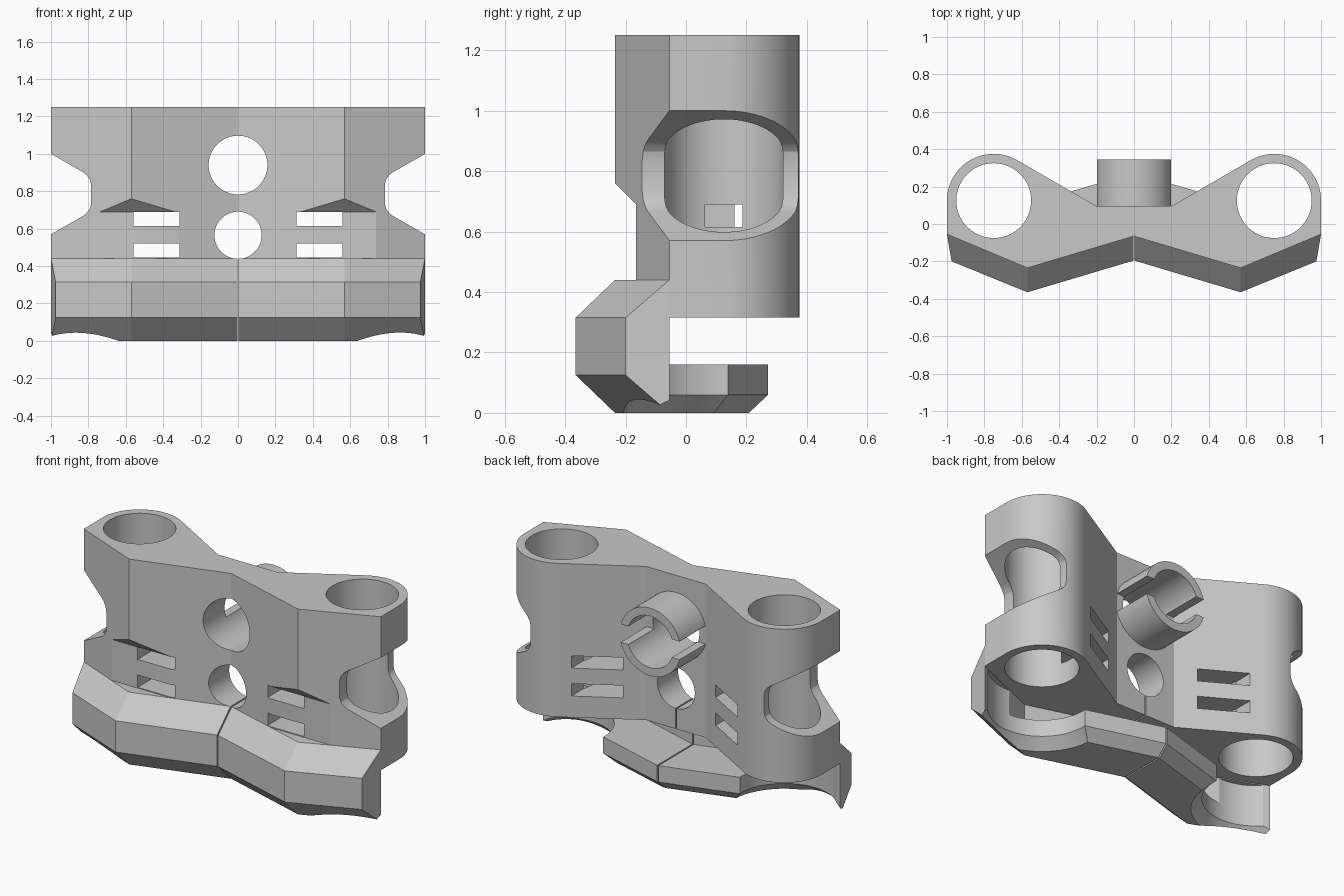
import bpy, bmesh, math

if "Cube" in bpy.data.objects:
    bpy.data.objects.remove(bpy.data.objects["Cube"], do_unlink=True)

grey = bpy.data.materials.new("light_grey_plastic")
grey.use_nodes = True
grey.diffuse_color = (0.58, 0.58, 0.58, 1)
grey.node_tree.nodes["Principled BSDF"].inputs["Base Color"].default_value = (0.58, 0.58, 0.58, 1)


def loft(name, rings):
    """Closed solid through a list of equal-length point rings."""
    bm = bmesh.new()
    rows = [[bm.verts.new(p) for p in ring] for ring in rings]
    n = len(rows[0])
    for a, b in zip(rows, rows[1:]):
        for i in range(n):
            j = (i + 1) % n
            bm.faces.new((a[i], a[j], b[j], b[i]))
    bm.faces.new(rows[0][::-1])
    bm.faces.new(rows[-1])
    bmesh.ops.recalc_face_normals(bm, faces=bm.faces)
    mesh = bpy.data.meshes.new(name)
    bm.to_mesh(mesh)
    bm.free()
    mesh.materials.append(grey)
    obj = bpy.data.objects.new(name, mesh)
    bpy.context.scene.collection.objects.link(obj)
    return obj


def prism(name, pts, axis, lo, hi):
    """Extrude a 2D outline along x, y or z."""
    put = {"x": lambda p, t: (t, p[0], p[1]),
           "y": lambda p, t: (p[0], t, p[1]),
           "z": lambda p, t: (p[0], p[1], t)}[axis]
    return loft(name, [[put(p, t) for p in pts] for t in (lo, hi)])


def box(x0, x1, y0, y1, z0, z1):
    return prism("cutter", [(x0, y0), (x1, y0), (x1, y1), (x0, y1)], "z", z0, z1)


def circle(cx, cy, r, n=64):
    return [(cx + r * math.cos(2 * math.pi * i / n),
             cy + r * math.sin(2 * math.pi * i / n)) for i in range(n)]


def cut(obj, cutters):
    """Subtract the cutters one by one, then remove them."""
    for c in cutters:
        c.hide_render = True
        mod = obj.modifiers.new("cut", "BOOLEAN")
        mod.operation, mod.solver, mod.object = "DIFFERENCE", "EXACT", c
    bpy.context.view_layer.update()
    result = obj.evaluated_get(bpy.context.evaluated_depsgraph_get())
    mesh = bpy.data.meshes.new_from_object(result)
    obj.modifiers.clear()
    obj.data = mesh
    for c in cutters:
        bpy.data.objects.remove(c, do_unlink=True)


def mirrored(half):
    """Complete a right-to-left outline half with its mirror image."""
    return half + [(-x, y) for x, y in reversed(half)]


def center_gap():
    return box(-0.004, 0.004, -0.6, 0.6, -0.1, 0.44)


TX, TY = 0.75, 0.125                       # tower axis
FRONT = [(-1, -0.055), (-0.57, -0.235), (0, -0.065), (0.57, -0.235), (1, -0.055)]
OUTER = [(-0.975, -0.2), (-0.57, -0.365), (0, -0.195), (0.57, -0.365), (0.975, -0.2)]

# Main body: two towers joined by a web with a zigzag front
arc = [(TX + 0.25 * math.cos(math.radians(a)), TY + 0.25 * math.sin(math.radians(a)))
       for a in range(0, 121, 5)]
back = mirrored(arc + [(0.2, 0.095)])
body = prism("tower_body", FRONT + back, "z", 0.315, 1.25)

cutters = [center_gap()]
# Flat recess with a sloped roof across the front
cutters.append(prism("cutter", [(-0.165, 0.44), (-0.165, 0.69), (-0.265, 0.79),
                                (-0.5, 0.79), (-0.5, 0.44)], "x", -1.2, 1.2))
# Round holes through the web
cutters.append(prism("cutter", circle(0, 0.94, 0.157), "y", -0.5, 0.5))
cutters.append(prism("cutter", circle(0, 0.565, 0.126), "y", -0.5, 0.5))
notch = [(1.1, 0.272), (1, 0.215), (0.828, 0.117), (0.808, 0.101), (0.793, 0.08), (0.785, 0.05)]
for s in (-1, 1):
    # Vertical bore, waisted side notch and two strap slots
    cutters.append(prism("cutter", circle(s * TX, TY, 0.2), "z", 0.2, 1.4))
    side = notch + [(x, -z) for x, z in reversed(notch)]
    cutters.append(prism("cutter", [(s * x, 0.785 + z) for x, z in side], "y", -0.5, 0.6))
    for z0, z1 in ((0.445, 0.52), (0.615, 0.69)):
        x0, x1 = sorted((s * 0.312, s * 0.56))
        cutters.append(box(x0, x1, -0.5, 0.5, z0, z1))
cut(body, cutters)


def clearance(s):
    """Round clearance below a tower, flared at the bottom."""
    rings = [[(x, y, z) for x, y in circle(s * TX, TY, r)]
             for z, r in ((-0.02, 0.37), (0.06, 0.29), (0.31, 0.29))]
    return loft("cutter", rings)


# Bumper: chamfered rail following the zigzag front
bumper = loft("front_bumper", [
    [(fx, fy, 0.44), (ox, oy, 0.315), (ox, oy, 0.125), (fx, fy, 0)]
    for (fx, fy), (ox, oy) in zip(FRONT, OUTER)])
cut(bumper, [center_gap(), clearance(-1), clearance(1)])

# Lower shelf: chevron plate with a chamfered underside at the back
shelf_front = [(-0.75, -0.16), (-0.57, -0.235), (0, -0.065), (0.57, -0.235), (0.75, -0.16)]
rings = []
for z, inset in ((0, 0.064), (0.06, 0), (0.16, 0)):
    rear = [(0.75, 0.054 - inset), (0, 0.273 - inset), (-0.75, 0.054 - inset)]
    rings.append([(x, y, z) for x, y in shelf_front + rear])
shelf = loft("lower_shelf", rings)
cut(shelf, [center_gap(), clearance(-1), clearance(1)])

# Rear tube, split into an upper and a lower jaw
tube = prism("split_rear_tube", circle(0, 0.94, 0.206), "y", 0.09, 0.345)
cut(tube, [prism("cutter", circle(0, 0.94, 0.157), "y", -0.1, 0.6),
           box(-0.4, 0.4, 0.0, 0.6, 0.885, 0.995)])

# Smooth the round surfaces, keep the edges sharp
bpy.ops.object.select_all(action="DESELECT")
for o in (body, bumper, shelf, tube):
    o.select_set(True)
bpy.context.view_layer.objects.active = body
bpy.ops.object.shade_smooth_by_angle(angle=math.radians(20))
